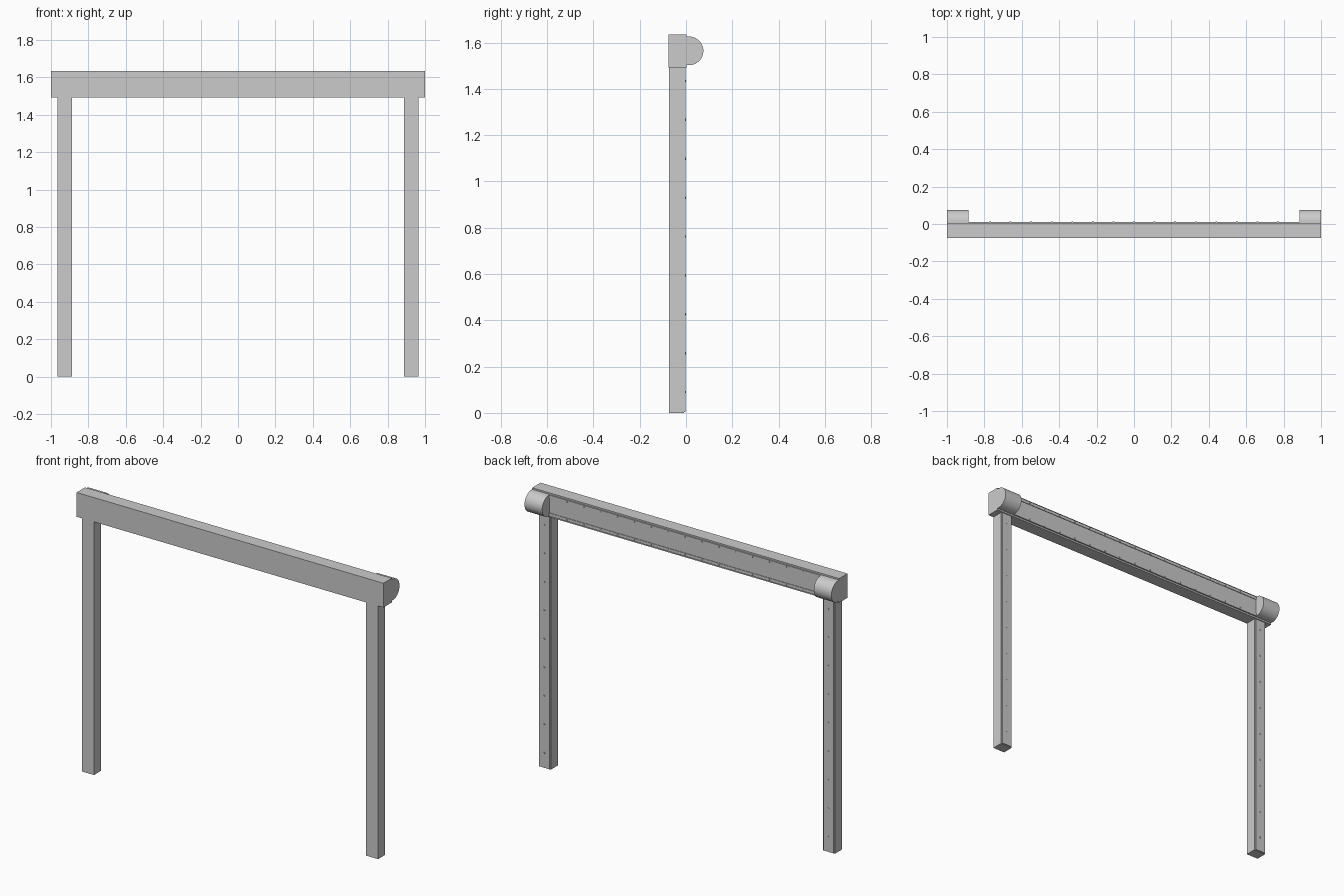
import bpy, bmesh, math
from mathutils import Matrix

if "Cube" in bpy.data.objects:
    bpy.data.objects.remove(bpy.data.objects["Cube"])


def finish(bm, name, smooth=False):
    bmesh.ops.recalc_face_normals(bm, faces=bm.faces)
    me = bpy.data.meshes.new(name)
    bm.to_mesh(me)
    bm.free()
    ob = bpy.data.objects.new(name, me)
    bpy.context.collection.objects.link(ob)
    if smooth:
        bpy.ops.object.select_all(action='DESELECT')
        ob.select_set(True)
        bpy.context.view_layer.objects.active = ob
        bpy.ops.object.shade_smooth_by_angle(angle=math.radians(35))
    return ob


def box(name, x0, x1, y0, y1, z0, z1):
    bm = bmesh.new()
    m = Matrix.Translation(((x0 + x1) / 2, (y0 + y1) / 2, (z0 + z1) / 2))
    m = m @ Matrix.Diagonal((x1 - x0, y1 - y0, z1 - z0, 1))
    bmesh.ops.create_cube(bm, size=1, matrix=m)
    return finish(bm, name)


def screws(name, points, y, r=0.005, depth=0.006):
    # round screw heads facing the back
    bm = bmesh.new()
    for x, z in points:
        m = Matrix.Translation((x, y, z)) @ Matrix.Rotation(math.pi / 2, 4, 'X')
        bmesh.ops.create_cone(bm, cap_ends=True, segments=12, radius1=r,
                              radius2=r, depth=depth, matrix=m)
    return finish(bm, name, True)


def end_housing(name, x0, x1, zc=1.564, r=0.062, y_flat=0.013):
    # D-shaped profile extruded along x
    n = 32
    prof = [(0.0, zc - r)]
    for i in range(n + 1):
        a = -math.pi / 2 + math.pi * i / n
        prof.append((y_flat + r * math.cos(a), zc + r * math.sin(a)))
    prof.append((0.0, zc + r))
    bm = bmesh.new()
    face = bm.faces.new([bm.verts.new((x0, y, z)) for y, z in prof])
    ext = bmesh.ops.extrude_face_region(bm, geom=[face])
    moved = [v for v in ext['geom'] if isinstance(v, bmesh.types.BMVert)]
    bmesh.ops.translate(bm, verts=moved, vec=(x1 - x0, 0, 0))
    # the extrusion keeps the start face, so the solid is closed
    return finish(bm, name, True)


# Cross beam with raised back panel and its edge strips
box("beam", -1, 1, -0.075, 0.003, 1.492, 1.635)
box("beam_back_panel", -0.886, 0.886, 0.002, 0.008, 1.502, 1.626)
for label, z in (("lower", 1.511), ("upper", 1.617)):
    box(label + "_panel_strip", -0.886, 0.886, 0.007, 0.011, z - 0.009, z + 0.009)
screws("beam_screws", [(0.11 * i, z) for i in range(-7, 8) for z in (1.511, 1.617)], 0.011)

# Posts with back cover plates, and the rounded end housings
for side, s in (("left", -1), ("right", 1)):
    xc = 0.926 * s
    box(side + "_post", xc - 0.039, xc + 0.039, -0.074, -0.009, 0, 1.493)
    box(side + "_post_cover", xc - 0.033, xc + 0.033, -0.01, -0.003, 0.003, 1.493)
    screws(side + "_post_screws", [(xc, 0.09 + 0.168 * i) for i in range(9)], -0.003)
    end_housing(side + "_end_housing", min(s, 0.885 * s), max(s, 0.885 * s))
